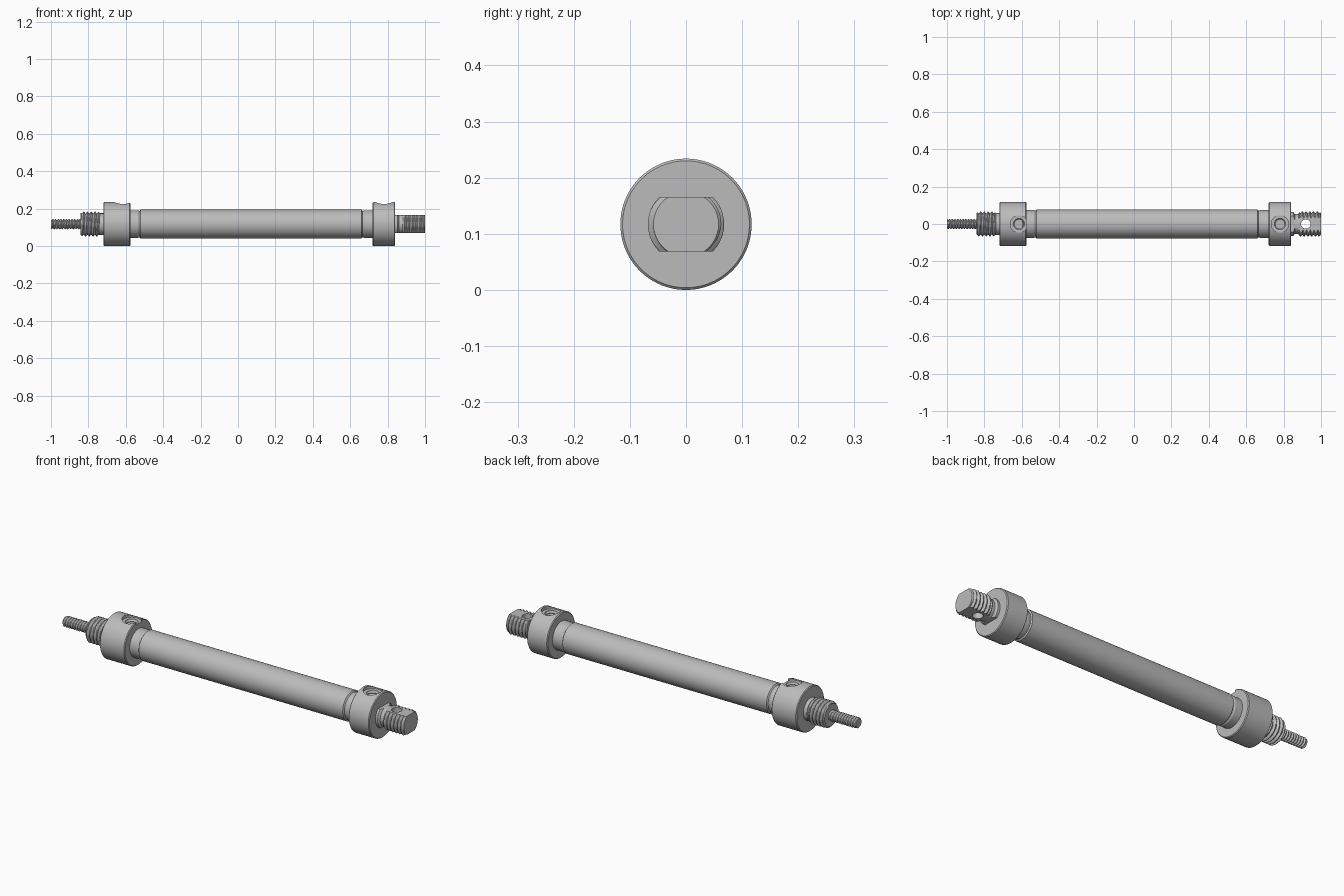
import bpy, bmesh, math
from mathutils import Matrix

if "Cube" in bpy.data.objects:
    bpy.data.objects.remove(bpy.data.objects["Cube"], do_unlink=True)

AXIS_Z = 0.117
steel = bpy.data.materials.new("steel_grey")
steel.use_nodes = True
GREY = (0.5, 0.5, 0.5, 1)
steel.diffuse_color = GREY
steel.node_tree.nodes["Principled BSDF"].inputs["Base Color"].default_value = GREY


def skin(name, rings):
    """Closed tube skinned over rings of points."""
    bm = bmesh.new()
    loops = [[bm.verts.new(p) for p in ring] for ring in rings]
    n = len(loops[0])
    for a, b in zip(loops, loops[1:]):
        for i in range(n):
            j = (i + 1) % n
            bm.faces.new((a[i], a[j], b[j], b[i]))
    bm.faces.new(loops[0][::-1])
    bm.faces.new(loops[-1])
    bmesh.ops.recalc_face_normals(bm, faces=bm.faces)
    mesh = bpy.data.meshes.new(name)
    bm.to_mesh(mesh)
    bm.free()
    mesh.materials.append(steel)
    ob = bpy.data.objects.new(name, mesh)
    bpy.context.collection.objects.link(ob)
    return ob


def circle(x, radius, n):
    """Ring around the long axis; radius is a function of the turn, 0 to 1."""
    pts = []
    for i in range(n):
        t = i / n
        r = radius(t)
        a = t * math.tau
        pts.append((x, r * math.cos(a), AXIS_Z + r * math.sin(a)))
    return pts


def lathe(name, profile, n=64):
    return skin(name, [circle(x, lambda t, r=r: r, n) for x, r in profile])


def thread(name, x0, x1, r_out, r_in, pitch, n=32):
    """Helical thread whose crests run out at both ends."""
    steps = round((x1 - x0) / pitch * 8)
    rings = []
    for k in range(steps + 1):
        x = x0 + (x1 - x0) * k / steps
        limit = r_in + min(x - x0, x1 - x)

        def radius(t, x=x, limit=limit):
            wave = abs(((x / pitch + t) % 1) * 2 - 1)
            crest = min(1, max(0, wave * 1.4 - 0.2))
            return min(limit, r_in + (r_out - r_in) * crest)
        rings.append(circle(x, radius, n))
    return skin(name, rings)


def upright(name, x, profile, n=48):
    """Turned solid about a vertical axis at x, profile of (z, radius)."""
    return skin(name, [[(x + r * math.cos(math.tau * i / n), r * math.sin(math.tau * i / n), z)
                        for i in range(n)] for z, r in profile])


def boolean(ob, cutter, operation="DIFFERENCE"):
    mod = ob.modifiers.new("cut", "BOOLEAN")
    mod.operation = operation
    mod.solver = "EXACT"
    mod.object = cutter
    bpy.context.view_layer.objects.active = ob
    bpy.ops.object.modifier_apply(modifier=mod.name)
    bpy.data.objects.remove(cutter, do_unlink=True)


# Barrel with a rolled groove near each end
lathe("barrel", [(-0.6, 0.074), (-0.535, 0.074), (-0.53, 0.071), (-0.525, 0.071),
                 (-0.52, 0.0775), (0.66, 0.0775), (0.665, 0.071), (0.67, 0.071),
                 (0.675, 0.074), (0.74, 0.074)])


# End caps with a counterbored, threaded port on top
def end_cap(name, x0, x1, port_x):
    c = 0.004
    cap = lathe(name, [(x0, 0.117 - c), (x0 + c, 0.117), (x1 - c, 0.117), (x1, 0.117 - c)], 96)
    bore = [(AXIS_Z + 0.04, 0.024)]
    for k in range(5):
        z = AXIS_Z + 0.045 + k * 0.011
        bore += [(z, 0.024), (z + 0.0055, 0.029)]
    top = AXIS_Z + 0.101
    bore += [(top - 0.001, 0.03), (top, 0.046), (AXIS_Z + 0.15, 0.046)]
    boolean(cap, upright("port_cutter", port_x, bore))


end_cap("front_cap", -0.72, -0.575, -0.615)
end_cap("rear_cap", 0.72, 0.84, 0.78)

# Front mounting nose and piston rod thread
lathe("nose_neck", [(-0.75, 0.058), (-0.71, 0.058)])
thread("nose_thread", -0.842, -0.738, 0.067, 0.057, 0.02, 48)
thread("rod_thread", -1.0, -0.83, 0.028, 0.022, 0.0145)


# Rear lug: neck and thread, both milled flat above and below
def mill_flats(ob):
    bm = bmesh.new()
    bmesh.ops.create_cube(bm, size=1, matrix=Matrix.Translation((0.9, 0, AXIS_Z))
                          @ Matrix.Diagonal((0.6, 0.4, 0.097, 1)))
    mesh = bpy.data.meshes.new("flats_cutter")
    bm.to_mesh(mesh)
    bm.free()
    box = bpy.data.objects.new("flats_cutter", mesh)
    bpy.context.collection.objects.link(box)
    mesh.materials.append(steel)
    boolean(ob, box, "INTERSECT")
    boolean(ob, upright("pin_hole_cutter", 0.918, [(-0.1, 0.025), (0.4, 0.025)]))


mill_flats(lathe("lug_neck", [(0.82, 0.064), (0.852, 0.064), (0.86, 0.053), (0.89, 0.053)]))
mill_flats(thread("lug_thread", 0.88, 1.0, 0.068, 0.058, 0.02, 48))

# Smooth shading with crisp edges
for ob in bpy.context.scene.objects:
    ob.select_set(ob.type == "MESH")
bpy.context.view_layer.objects.active = bpy.data.objects["barrel"]
bpy.ops.object.shade_smooth_by_angle(angle=math.radians(30))
